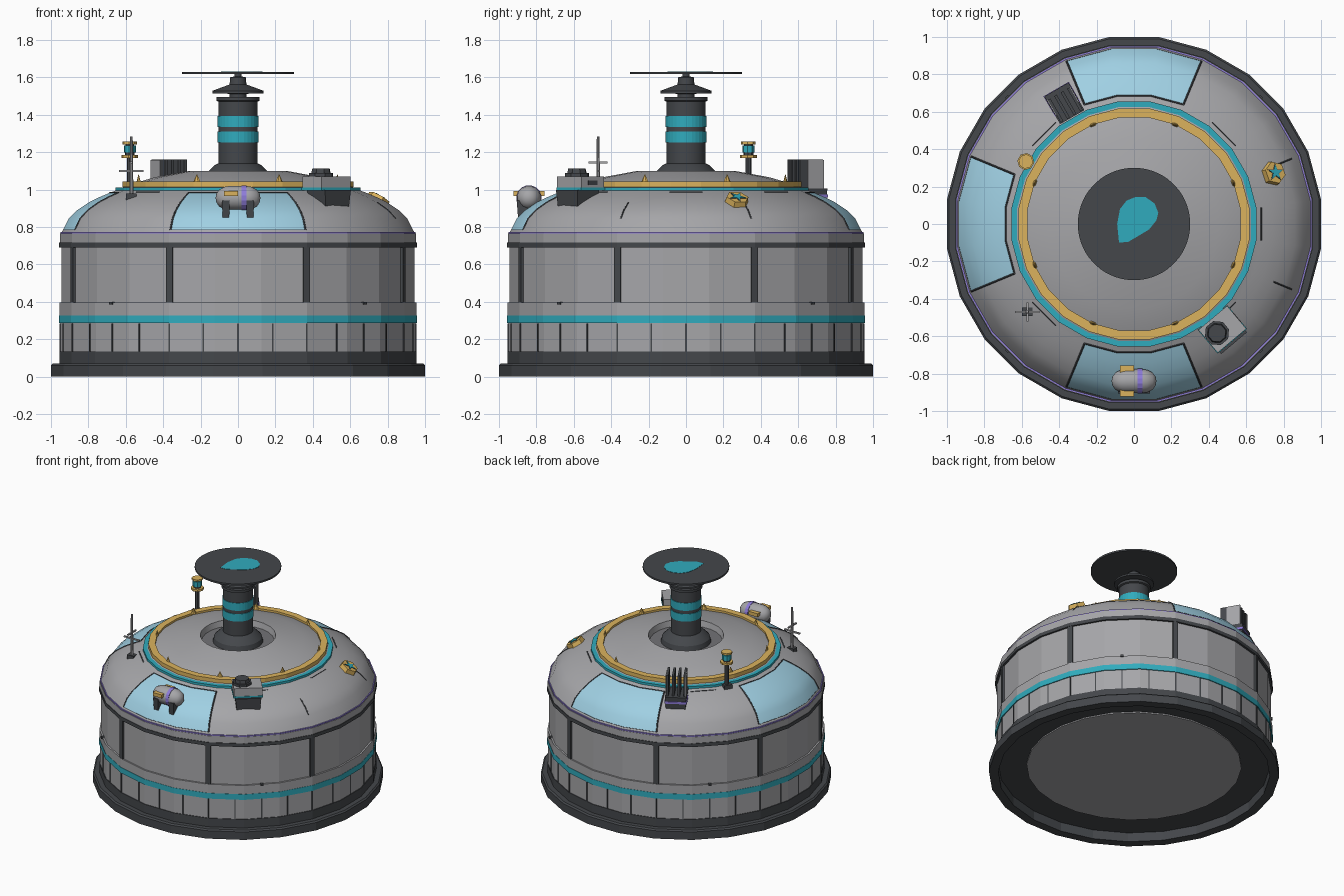
import bpy, bmesh, math
from math import cos, sin, pi, radians
from mathutils import Matrix, Vector

if "Cube" in bpy.data.objects:
    bpy.data.objects.remove(bpy.data.objects["Cube"])


def material(name, *rgb):
    m = bpy.data.materials.new(name)
    m.use_nodes = True
    m.diffuse_color = (*rgb, 1)
    m.node_tree.nodes["Principled BSDF"].inputs["Base Color"].default_value = (*rgb, 1)
    return m


GREY = material("light grey metal", .38, .38, .395)
DARK = material("dark metal", .058, .063, .07)
MID = material("mid grey metal", .17, .17, .18)
TEAL = material("teal", .03, .41, .51)
GOLD = material("gold", .71, .45, .11)
PURPLE = material("purple", .27, .2, .7)
GLASS = material("pale blue glass", .35, .63, .77)
SIDES = 24


def finish(name, bm, mat, M=None, smooth=None):
    bmesh.ops.recalc_face_normals(bm, faces=bm.faces)
    me = bpy.data.meshes.new(name)
    bm.to_mesh(me)
    bm.free()
    me.materials.append(mat)
    if smooth:
        me.polygons.foreach_set("use_smooth", [True] * len(me.polygons))
        me.set_sharp_from_angle(angle=radians(smooth))
    ob = bpy.data.objects.new(name, me)
    bpy.context.collection.objects.link(ob)
    if M is not None:
        ob.matrix_world = M
    return ob


def lathe(name, profile, mat, n=SIDES, M=None, smooth=None, closed=False):
    """Turn (radius, z) points about z; radii reach the middle of each flat."""
    bm = bmesh.new()
    k = 1 / cos(pi / n)
    rings = []
    for r, z in profile:
        if r == 0:
            rings.append([bm.verts.new((0, 0, z))] * n)
        else:
            rings.append([bm.verts.new((r * k * cos(2 * pi * (i + .5) / n),
                                        r * k * sin(2 * pi * (i + .5) / n), z)) for i in range(n)])
    pairs = list(zip(rings, rings[1:])) + ([(rings[-1], rings[0])] if closed else [])
    for a, b in pairs:
        for i in range(n):
            j = (i + 1) % n
            bm.faces.new(list(dict.fromkeys((a[i], a[j], b[j], b[i]))))
    return finish(name, bm, mat, M, smooth)


def ring(name, r0, r1, z0, z1, mat, n=SIDES, M=None):
    return lathe(name, [(r0, z0), (r1, z0), (r1, z1), (r0, z1)], mat, n, M, closed=True)


def drum(name, r0, r1, z0, z1, mat, n=16, M=None):
    return lathe(name, [(0, z0), (r0, z0), (r1, z1), (0, z1)], mat, n, M, smooth=30)


def box(name, size, loc, mat, M=Matrix(), taper=1):
    bm = bmesh.new()
    bmesh.ops.create_cube(bm, size=1)
    for v in bm.verts:
        t = taper if v.co.z < 0 else 1
        v.co = Vector((v.co.x * size[0] * t, v.co.y * size[1] * t, v.co.z * size[2])) + Vector(loc)
    return finish(name, bm, mat, M)


def plate(name, points, z, thick, mat, M=None):
    bm = bmesh.new()
    f = bm.faces.new([bm.verts.new((x, y, z)) for x, y in points])
    top = bmesh.ops.extrude_face_region(bm, geom=[f])["geom"]
    bmesh.ops.translate(bm, vec=(0, 0, thick), verts=[g for g in top if isinstance(g, bmesh.types.BMVert)])
    return finish(name, bm, mat, M)


def strip(name, points, mat, width=.005):
    cu = bpy.data.curves.new(name, "CURVE")
    cu.dimensions = "3D"
    cu.bevel_depth, cu.bevel_resolution = width, 0
    sp = cu.splines.new("POLY")
    sp.points.add(len(points) - 1)
    for p, co in zip(sp.points, points):
        p.co = (*co, 1)
    cu.materials.append(mat)
    bpy.context.collection.objects.link(bpy.data.objects.new(name, cu))


def polar(r, deg, z):
    k = 1 / cos(pi / SIDES)
    return (r * k * cos(radians(deg)), r * k * sin(radians(deg)), z)


def spot(r, deg, z=0):
    """Frame at a polar position whose x axis points outward."""
    return Matrix.Rotation(radians(deg), 4, "Z") @ Matrix.Translation((r, 0, z))


# Hollow plinth and walls
lathe("plinth", [(0, .07), (.935, .07), (.935, 0), (1, 0), (1, .06), (.99, .07), (.955, .07),
                 (.955, .135), (.9, .135)], DARK)
drum("underside_plate", .74, .74, .06, .069, GREY, SIDES)
lathe("lower_wall", [(.95, .13), (.95, .3), (.955, .3), (.955, .395), (.943, .395)], GREY)
ring("teal_band", .945, .957, .286, .328, TEAL)
lathe("upper_wall", [(.943, .39), (.943, .7)], GREY)
ring("dark_cornice", .93, .957, .69, .716, DARK)
ring("grey_cornice", .92, .953, .716, .765, GREY)
ring("purple_trim", .925, .95, .765, .773, PURPLE)
for i in range(32):
    a = i * 360 / 32
    fold = (a + 7.5) % 15 - 7.5
    box("wall_seam", (.008, .009, .15), (0, 0, .21), DARK, spot(.95 / cos(radians(fold)), a))
for i in range(8):
    box("wall_post", (.03, .036, .3), (0, 0, .545), DARK, spot(.947, 22.5 + 45 * i))
for i in range(4):
    box("wall_knob", (.025, .022, .014), (0, 0, .393), DARK, spot(.953, 45 + 90 * i))

# Dome with three glazed bays and a well in the middle
SLOPE = [(.935, .785), (.905, .845), (.86, .89), (.80, .93), (.74, .96), (.685, .983)]
dome = lathe("dome", [(.945, .77)] + SLOPE + [(.64, 1.0), (.6, 1.02), (.45, 1.065), (.26, 1.1),
                                              (.25, 1.055)], GREY, smooth=35)
drum("well_floor", .25, .25, 1.05, 1.056, MID, SIDES)
dome.data.materials.append(GLASS)
BAYS = (90, 180, 270)
for f in dome.data.polygons:
    a = math.degrees(math.atan2(f.center.y, f.center.x)) % 360
    if .785 < f.center.z < .983 and any(abs(a - b) < 22 for b in BAYS):
        f.material_index = 1
for b in BAYS:
    for side in (-22.5, 22.5):
        strip("bay_frame", [polar(r, b + side, z) for r, z in SLOPE], DARK)
    for (r, z), width in ((SLOPE[0], .002), (SLOPE[-1], .005)):
        strip("bay_frame", [polar(r, b + s, z) for s in (-22.5, -7.5, 7.5, 22.5)], DARK, width)
for side in (-22.5, 22.5):
    strip("dome_seam", [polar(r, side, z) for r, z in SLOPE[1:4]], DARK, .004)
for c in (0, 45, 135, 225, 315):
    strip("roof_seam", [polar(.68, c + s, .985) for s in (-7.5, 7.5)], DARK, .004)

# Roof rings with flat spikes
ring("teal_ring", .625, .655, .985, 1.011, TEAL)
ring("gold_ring", .57, .618, 1.015, 1.044, GOLD)
for i in range(8):
    drum("gold_spike", .02, .002, 1.035, 1.08, GOLD, 6,
         spot(.575, 22.5 + 45 * i) @ Matrix.Diagonal((.45, 1, 1, 1)))

# Central column and dish
lathe("column", [(.175, 1.05), (.165, 1.09), (.125, 1.13), (.105, 1.14), (.105, 1.47), (.116, 1.475),
                 (.116, 1.495), (.045, 1.495), (.045, 1.512), (.137, 1.515), (.137, 1.528),
                 (.045, 1.562), (.042, 1.6), (.02, 1.605), (.02, 1.62)], DARK, 32, smooth=30)
for z in (1.252, 1.335):
    ring("column_band", .1, .109, z, z + .058, TEAL, 32)
drum("dish", .3, .3, 1.617, 1.63, DARK, 64)
plate("dish_patch", [(-.08, -.1), (-.09, 0), (-.075, .08), (-.04, .125), (.01, .145), (.06, .145),
                     (.11, .11), (.13, .06), (.12, .02), (.08, -.03), (.03, -.06), (-.03, -.095)],
      1.63, .002, TEAL)

# Tank on the front bay
T = Matrix.Translation((0, -.84, .955)) @ Matrix.Rotation(pi / 2, 4, "Y")
lathe("tank", [(0, -.12), (.025, -.115), (.045, -.1), (.06, -.07), (.064, -.045), (.064, .045),
               (.06, .07), (.045, .1), (.025, .115), (0, .12)], GREY, 16, T, smooth=40)
ring("tank_band", .055, .067, .02, .045, PURPLE, 16, T)
box("tank_clamp", (.075, .165, .026), (-.038, -.84, .979), GOLD)
for x in (-.065, .065):
    box("tank_leg", (.042, .095, .115), (x, -.858, .885), DARK, taper=.8)

# Machine box on the front left
V = spot(.735, -50)
box("unit_base", (.15, .18, .1), (.022, 0, .948), DARK, V, taper=.9)
box("unit_body", (.16, .2, .072), (0, 0, 1.034), GREY, V)
box("unit_stripe", (.166, .206, .014), (0, 0, 1.003), TEAL, V)
box("unit_vent", (.065, .006, .025), (0, .1, 1.037), DARK, V)
drum("unit_drum", .062, .062, 1.065, 1.088, DARK, 8, V @ Matrix.Translation((-.003, -.035, 0)))
drum("unit_drum_cap", .05, .045, 1.088, 1.112, DARK, 8, V @ Matrix.Translation((-.003, -.035, 0)))

# Finned rack at the back right
R = spot(.745, 120)
box("rack_base", (.17, .15, .1), (0, 0, .955), DARK, R, taper=.9)
box("rack_stripe", (.176, .156, .016), (0, 0, .965), PURPLE, R)
for i in range(4):
    box("rack_fin", (.14, .016, .16), (-.01, -.06 + .04 * i, 1.08), DARK, R)
for y in (-.07, .07):
    box("rack_side", (.1, .006, .154), (.015, y, 1.08), GREY, R)

# Beacon
B = spot(.668, 150)
box("beacon_foot", (.06, .06, .03), (0, 0, .995), DARK, B)
for part, r, z0, z1, mat in (("pole", .015, .98, 1.17, DARK), ("collar", .042, 1.168, 1.184, GOLD),
                             ("seat", .024, 1.184, 1.197, DARK), ("lamp", .03, 1.197, 1.235, TEAL),
                             ("neck", .022, 1.235, 1.242, DARK), ("cap", .036, 1.242, 1.256, GOLD)):
    drum("beacon_" + part, r, r, z0, z1, mat, 8, B)

# Antenna
A = Matrix.Translation((-.57, -.47, 0))
box("antenna_foot", (.055, .045, .04), (0, 0, .958), DARK, A)
drum("antenna_mast", .011, .007, .97, 1.285, GREY, 8, A)
box("antenna_bar", (.13, .012, .01), (0, 0, 1.1), GREY, A)
box("antenna_bar", (.012, .1, .01), (0, 0, 1.145), GREY, A)

# Hatch with star on the dome's left
H = spot(.79, 20, .935) @ Matrix.Rotation(radians(30), 4, "Y")
drum("hatch", .06, .053, -.015, .03, GOLD, 6, H)
for name, mat, size, z in (("star_border", DARK, .05, .026), ("hatch_star", TEAL, .042, .029)):
    radii = (size, size * .4)
    plate(name, [(radii[i % 2] * cos(pi * i / 5), radii[i % 2] * sin(pi * i / 5)) for i in range(10)],
          z, .006, mat, H)
